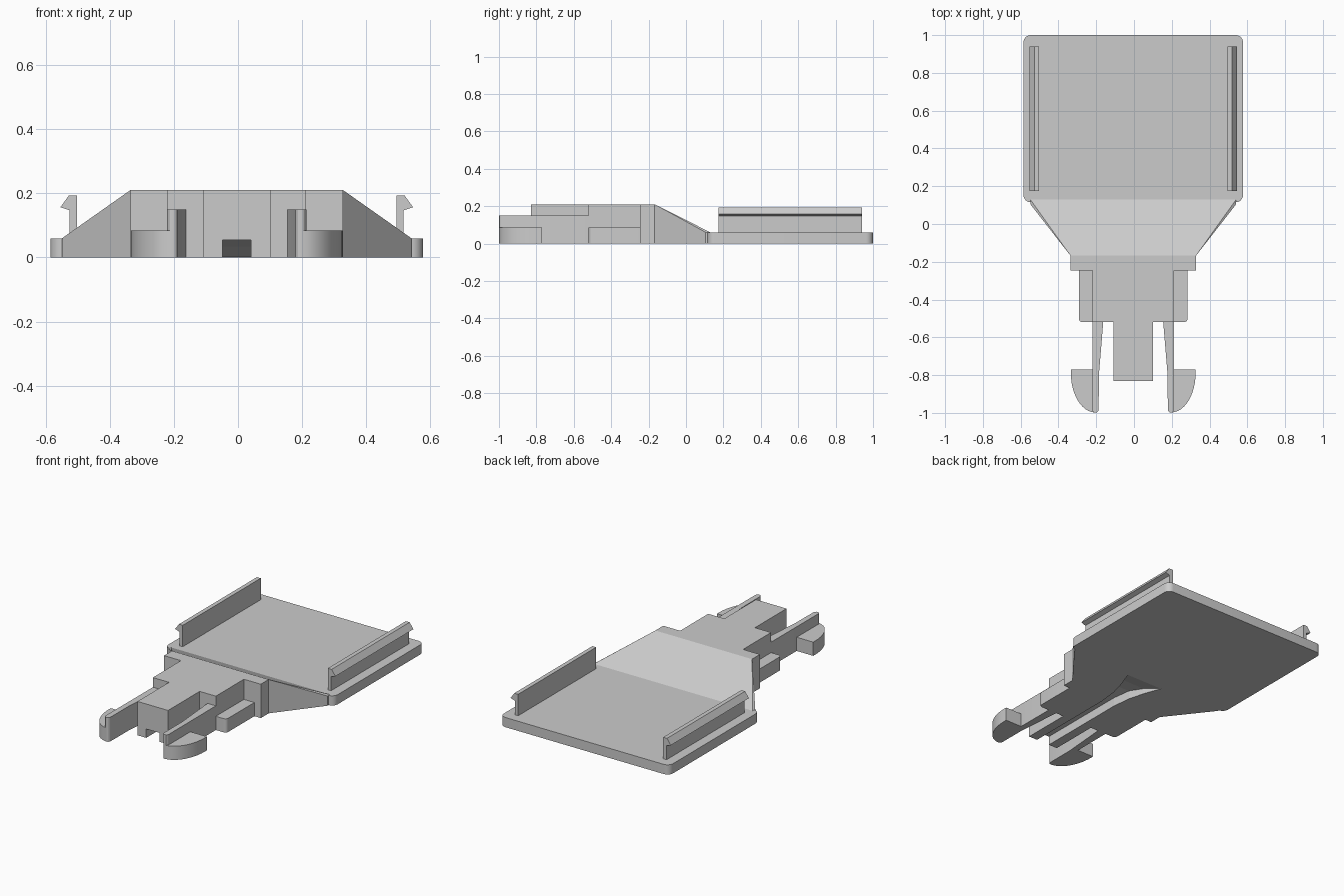
import bpy, bmesh, math

cube = bpy.data.objects.get("Cube")
if cube:
    bpy.data.objects.remove(cube, do_unlink=True)

CX = -0.004  # centre line of the part

grey = bpy.data.materials.new("light_grey_plastic")
grey.use_nodes = True
colour = (0.6, 0.6, 0.6, 1)
grey.diffuse_color = colour
grey.node_tree.nodes["Principled BSDF"].inputs["Base Color"].default_value = colour


def finish(name, bm, smooth=False):
    bmesh.ops.recalc_face_normals(bm, faces=bm.faces)
    mesh = bpy.data.meshes.new(name)
    bm.to_mesh(mesh)
    bm.free()
    obj = bpy.data.objects.new(name, mesh)
    bpy.context.collection.objects.link(obj)
    mesh.materials.append(grey)
    if smooth:
        bpy.ops.object.select_all(action='DESELECT')
        obj.select_set(True)
        bpy.context.view_layer.objects.active = obj
        bpy.ops.object.shade_smooth_by_angle(angle=math.radians(30))
    return obj


def prism(name, outline, z0, z1, smooth=False):
    """Extrude a plan outline between two heights."""
    bm = bmesh.new()
    face = bm.faces.new([bm.verts.new((x + CX, y, z0)) for x, y in outline])
    new = bmesh.ops.extrude_face_region(bm, geom=[face])["geom"]
    for v in new:
        if isinstance(v, bmesh.types.BMVert):
            v.co.z = z1
    return finish(name, bm, smooth)


def arc(cx, cy, rx, ry, a0, a1, n):
    return [(cx + rx * math.cos(math.radians(a0 + (a1 - a0) * i / n)),
             cy + ry * math.sin(math.radians(a0 + (a1 - a0) * i / n)))
            for i in range(n + 1)]


def rounded(x0, x1, y0, y1, r):
    return (arc(x1 - r, y1 - r, r, r, 0, 90, 6) + arc(x0 + r, y1 - r, r, r, 90, 180, 6)
            + arc(x0 + r, y0 + r, r, r, 180, 270, 6) + arc(x1 - r, y0 + r, r, r, 270, 360, 6))


# Flat rear plate
prism("base_plate", rounded(-0.581, 0.581, 0.115, 1.0, 0.038), 0, 0.06, True)

# Stepped plug body with its central tongue
half = [(0.105, -0.83), (0.105, -0.52), (0.216, -0.52), (0.216, -0.245),
        (0.332, -0.245), (0.332, -0.168)]
body = prism("plug_body", half + [(-x, y) for x, y in reversed(half)], 0, 0.21)

# Tapered wedge joining the body to the plate
bm = bmesh.new()
for s in (-1, 1):
    for x, y, top in ((0.332, -0.168, 0.21), (0.545, 0.105, 0.06), (0.545, 0.13, 0.06)):
        for z in (0, top):
            bm.verts.new((s * x + CX, y, z))
bmesh.ops.convex_hull(bm, input=bm.verts)
bmesh.ops.dissolve_limit(bm, angle_limit=0.01, verts=bm.verts, edges=bm.edges)
wedge = finish("wedge", bm)

# Underside cable groove: straight run, then flaring and ramping out
bm = bmesh.new()
rings = []
for y, w, top in ((-0.9, 0.045, 0.055), (-0.24, 0.045, 0.055), (-0.12, 0.058, 0.053),
                  (-0.02, 0.085, 0.035), (0.09, 0.125, 0.001)):
    rings.append([bm.verts.new((CX + x, y, z)) for x, z in
                  ((-w, -0.05), (w, -0.05), (w, top), (-w, top))])
for a, b in zip(rings, rings[1:]):
    for i in range(4):
        j = (i + 1) % 4
        bm.faces.new((a[i], a[j], b[j], b[i]))
bm.faces.new(rings[0])
bm.faces.new(rings[-1])
cutter = finish("groove_cutter", bm)
cutter.hide_render = True
for obj in (body, wedge):
    mod = obj.modifiers.new("groove", 'BOOLEAN')
    mod.operation = 'DIFFERENCE'
    mod.solver = 'EXACT'
    mod.object = cutter
    bpy.context.view_layer.objects.active = obj
    bpy.ops.object.modifier_apply(modifier=mod.name)
bpy.data.objects.remove(cutter, do_unlink=True)

for s, side in ((1, "left"), (-1, "right")):
    def flip(points):
        return [(s * x, y) for x, y in points]

    # Low ledge beside the body
    ledge = [(0.2, -0.24), (0.2, -0.52)] + arc(0.268, -0.5, 0.02, 0.02, 270, 360, 4) + [(0.288, -0.24)]
    prism(side + "_ledge", flip(ledge), 0, 0.085, True)

    # Springy latch arm with a rounded tip
    arm = ([(0.216, -0.51), (0.158, -0.51), (0.182, -0.8)]
           + arc(0.2, -0.982, 0.017, 0.017, 180, 360, 6))
    prism(side + "_latch_arm", flip(arm), 0, 0.15, True)

    # Curved latch hook on the arm's outer side
    hook = [(0.205, -0.77)] + arc(0.2, -0.79, 0.13, 0.208, 0, -88, 12)
    hook.insert(1, (0.33, -0.77))
    prism(side + "_latch_hook", flip(hook), 0, 0.085, True)

    # Upright clip rail with an outward barb
    bm = bmesh.new()
    profile = [(0.498, 0.05), (0.521, 0.05), (0.521, 0.147), (0.55, 0.157),
               (0.524, 0.193), (0.498, 0.193)]
    face = bm.faces.new([bm.verts.new((s * x + CX, 0.175, z)) for x, z in profile])
    new = bmesh.ops.extrude_face_region(bm, geom=[face])["geom"]
    for v in new:
        if isinstance(v, bmesh.types.BMVert):
            v.co.y = 0.94
    finish(side + "_clip_rail", bm)
